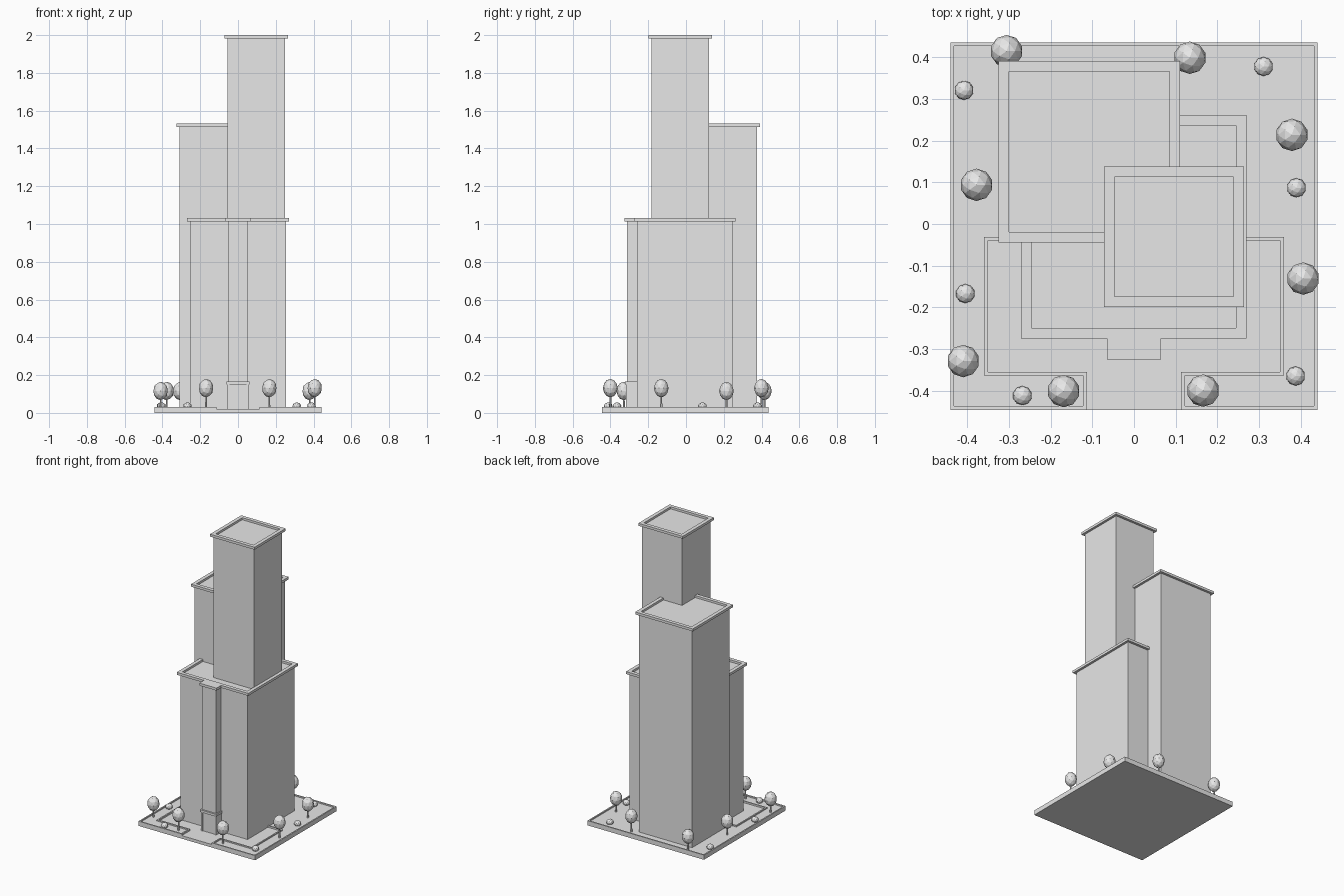
import bpy
import bmesh
from mathutils import Matrix, Vector

cube = bpy.data.objects.get("Cube")
if cube:
    bpy.data.objects.remove(cube)

GREY = (0.8, 0.8, 0.8, 1.0)
grey = bpy.data.materials.new("plain grey")
grey.use_nodes = True
grey.diffuse_color = GREY
grey.node_tree.nodes["Principled BSDF"].inputs["Base Color"].default_value = GREY


def finish(name, bm):
    mesh = bpy.data.meshes.new(name)
    bm.to_mesh(mesh)
    bm.free()
    mesh.materials.append(grey)
    obj = bpy.data.objects.new(name, mesh)
    bpy.context.collection.objects.link(obj)
    return obj


def rect(x0, x1, y0, y1):
    return [(x0, y0), (x1, y0), (x1, y1), (x0, y1)]


def prism(name, outline, z0, z1, lip=0, drop=0):
    """Extruded outline; with a lip its top is sunk inside a raised rim."""
    bm = bmesh.new()
    base = bm.faces.new([bm.verts.new((x, y, z0)) for x, y in outline])
    made = bmesh.ops.extrude_face_region(bm, geom=[base], use_keep_orig=True)["geom"]
    top = [g for g in made if isinstance(g, bmesh.types.BMFace)]
    raised = [g for g in made if isinstance(g, bmesh.types.BMVert)]
    bmesh.ops.translate(bm, verts=raised, vec=Vector((0, 0, z1 - z0)))
    bmesh.ops.recalc_face_normals(bm, faces=bm.faces[:])
    if lip:
        bmesh.ops.inset_region(bm, faces=top, thickness=lip, use_even_offset=True)
        bmesh.ops.inset_region(bm, faces=top, thickness=0.0002, depth=-drop,
                               use_even_offset=True)
    return finish(name, bm)


def tower(name, x0, x1, y0, y1, height):
    """Plain shaft under an overhanging parapet."""
    over, cap = 0.016, 0.017
    prism(name + "_walls", rect(x0, x1, y0, y1), 0.015, height - cap + 0.001)
    prism(name + "_parapet", rect(x0 - over, x1 + over, y0 - over, y1 + over),
          height - cap, height, lip=0.025, drop=0.014)


# Ground slab and the kerbed lawn wrapping round the front plaza
X, FRONT, BACK = 0.441, -0.446, 0.436
prism("ground_slab", rect(-X, X, FRONT, BACK), 0, 0.021)
right_side = [(0.113, FRONT), (X, FRONT), (X, BACK)]
plaza_edge = [(0.2, -0.04), (0.351, -0.04), (0.351, -0.355), (0.113, -0.355)]
left_side = [(-x, y) for x, y in reversed(right_side)]
plaza_left = [(-x, y) for x, y in reversed(plaza_edge)]
prism("lawn", right_side + left_side + plaza_left + plaza_edge,
      0.015, 0.032, lip=0.009, drop=0.008)

# Three joined towers
tower("front_block", -0.255, 0.254, -0.259, 0.246, 1.031)
tower("back_tower", -0.309, 0.094, -0.028, 0.375, 1.531)
tower("tall_tower", -0.056, 0.248, -0.183, 0.122, 2.0)

# Entrance bay running up the front
prism("entrance_bay", rect(-0.054, 0.054, -0.313, -0.25), 0.015, 1.016)
prism("entrance_bay_cap", rect(-0.065, 0.065, -0.325, -0.255), 1.014, 1.031)
prism("entrance_canopy", rect(-0.062, 0.062, -0.324, -0.255), 0.15, 0.166)
for side, name in ((-1, "right"), (1, "left")):
    xs = sorted((side * 0.046, side * 0.057))
    prism(name + "_door_jamb", rect(*xs, -0.318, -0.255), 0.015, 0.151)


def ball(name, x, y, z, radius, tall):
    bm = bmesh.new()
    bmesh.ops.create_icosphere(bm, subdivisions=2, radius=radius,
                               matrix=Matrix.Diagonal((1, 1, tall, 1)))
    bmesh.ops.translate(bm, verts=bm.verts[:], vec=Vector((x, y, z)))
    finish(name, bm)


def trunk(name, x, y, top):
    bm = bmesh.new()
    bmesh.ops.create_cone(bm, cap_ends=True, segments=6, radius1=0.006,
                          radius2=0.004, depth=top - 0.02,
                          matrix=Matrix.Translation((x, y, (top + 0.02) / 2)))
    finish(name, bm)


# Trees in two heights
tall_trees = [(-0.169, -0.401), (0.166, -0.4), (0.406, -0.131), (0.134, 0.399)]
short_trees = [(-0.41, -0.329), (-0.378, 0.094), (-0.306, 0.415), (0.379, 0.214)]
for height, spots in ((0.131, tall_trees), (0.116, short_trees)):
    for x, y in spots:
        trunk("tree_trunk", x, y, height - 0.03)
        ball("tree_crown", x, y, height, 0.039, 1.25)

# Low bushes
for x, y in [(-0.408, 0.321), (0.311, 0.378), (0.39, 0.087),
             (-0.405, -0.167), (-0.268, -0.412), (0.388, -0.365)]:
    ball("bush", x, y, 0.036, 0.023, 0.85)
